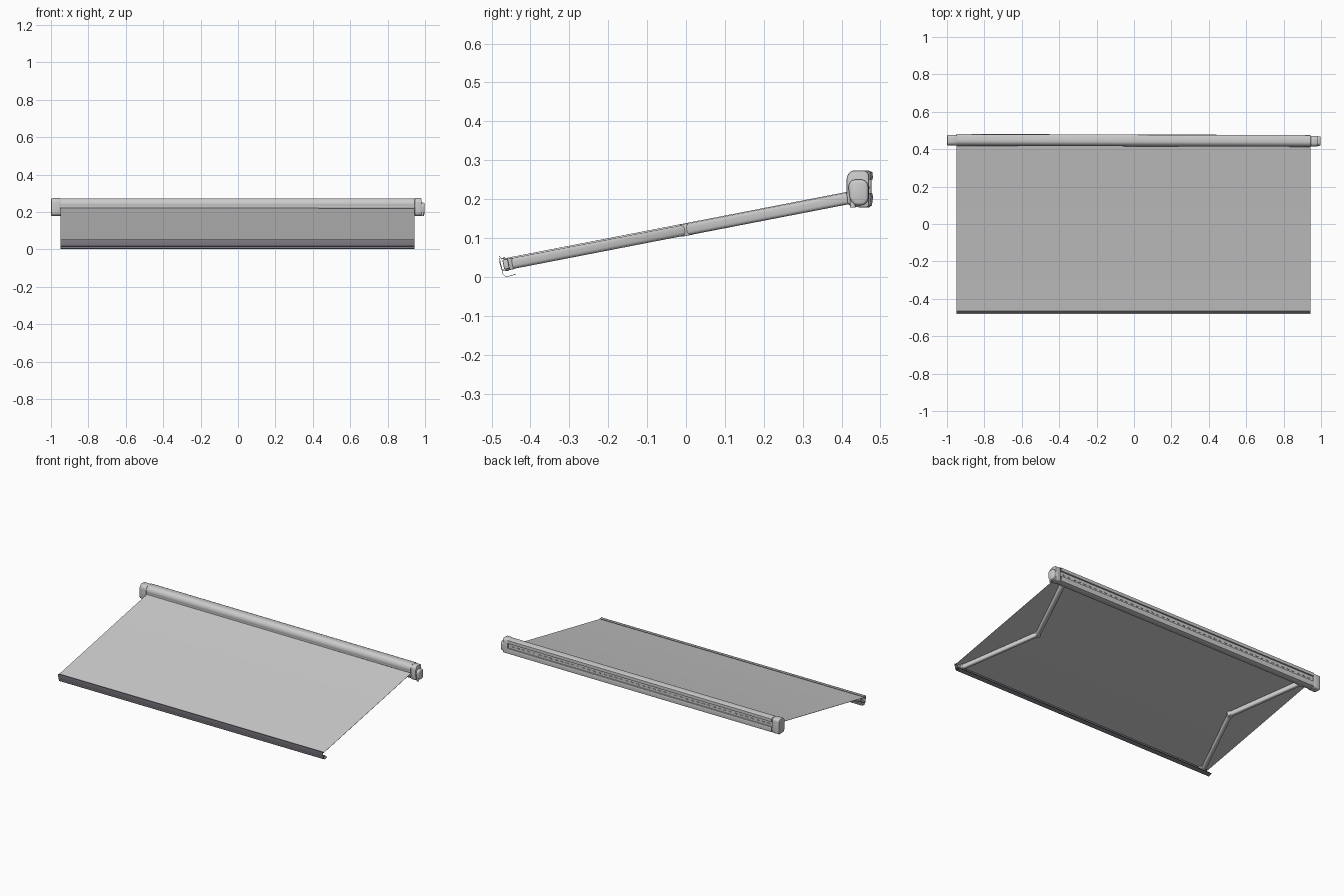
import bpy, bmesh, math
from mathutils import Vector, Matrix

if "Cube" in bpy.data.objects:
    bpy.data.objects.remove(bpy.data.objects["Cube"])

dark = bpy.data.materials.new("dark_bar")
dark.diffuse_color = (0.25, 0.235, 0.265, 1)
dark.use_nodes = True
dark.node_tree.nodes["Principled BSDF"].inputs["Base Color"].default_value = dark.diffuse_color
X0, X1 = -0.95, 0.943         # span of fabric and profiles
SLOPE = 0.194


def fabric_z(y):
    return 0.1375 + SLOPE * y


def finish(name, bm, mat=None, solid=0, bevel=0, segs=2):
    bmesh.ops.recalc_face_normals(bm, faces=bm.faces)
    me = bpy.data.meshes.new(name)
    bm.to_mesh(me)
    bm.free()
    ob = bpy.data.objects.new(name, me)
    bpy.context.collection.objects.link(ob)
    if mat:
        me.materials.append(mat)
    if solid:
        m = ob.modifiers.new("thickness", 'SOLIDIFY')
        m.thickness, m.offset = solid, 0
    if bevel:
        m = ob.modifiers.new("round", 'BEVEL')
        m.width, m.segments, m.limit_method = bevel, segs, 'ANGLE'
    bpy.ops.object.select_all(action='DESELECT')
    ob.select_set(True)
    bpy.context.view_layer.objects.active = ob
    # bake the modifiers so the rims count as sharp edges
    bpy.ops.object.convert(target='MESH')
    bpy.ops.object.shade_smooth_by_angle(angle=math.radians(30))
    return ob


def extrude(name, pts, x0, x1, closed=False, **kw):
    """Sweep a (y, z) profile along x."""
    bm = bmesh.new()
    a = [bm.verts.new((x0, y, z)) for y, z in pts]
    b = [bm.verts.new((x1, y, z)) for y, z in pts]
    n = len(pts)
    for i in range(n if closed else n - 1):
        j = (i + 1) % n
        bm.faces.new((a[i], a[j], b[j], b[i]))
    if closed:
        bm.faces.new(a)
        bm.faces.new(b)
    return finish(name, bm, **kw)


def box(name, c, size, rot=None, **kw):
    bm = bmesh.new()
    bmesh.ops.create_cube(bm, size=1)
    m = Matrix.Translation(c) @ (rot or Matrix()) @ Matrix.Diagonal((*size, 1))
    bm.transform(m)
    return finish(name, bm, **kw)


def rod(name, c, r, length, rot, **kw):
    bm = bmesh.new()
    bmesh.ops.create_cone(bm, cap_ends=True, segments=24, radius1=r, radius2=r, depth=length)
    bm.transform(Matrix.Translation(c) @ rot)
    return finish(name, bm, **kw)


def arc(cy, cz, ry, rz, a0, a1, n):
    return [(cy + ry * math.cos(math.radians(a0 + (a1 - a0) * i / n)),
             cz + rz * math.sin(math.radians(a0 + (a1 - a0) * i / n))) for i in range(n + 1)]


ALONG_X = Matrix.Rotation(math.pi / 2, 4, 'Y')
TILT = Matrix.Rotation(math.atan(SLOPE), 4, 'X')
cassette = []

# cassette hood: curved front and top
hood = arc(0.443, 0.243, 0.026, 0.029, 200, 90, 12)
hood = [(0.418, 0.224)] + hood + [(0.466, 0.272), (0.476, 0.268), (0.476, 0.256)]
cassette.append(extrude("cassette_hood", hood, X0, X1, solid=0.003))

# cassette back rail and bottom tray, one bent profile
tray = [(0.476, 0.256), (0.476, 0.25), (0.466, 0.25), (0.466, 0.214), (0.475, 0.214),
        (0.477, 0.206), (0.474, 0.184), (0.462, 0.18), (0.44, 0.184), (0.426, 0.188),
        (0.42, 0.197)]
cassette.append(extrude("cassette_tray", tray, X0, X1, solid=0.003))

# roller tube
cassette.append(rod("roller_tube", (0, 0.44, 0.234), 0.022, X1 - X0, ALONG_X))

# row of fixings along the back
bm = bmesh.new()
for i in range(48):
    x = X0 + 0.03 + i * 0.039
    bmesh.ops.create_cube(bm, size=1, matrix=Matrix.Translation((x, 0.468, 0.23))
                          @ Matrix.Diagonal((0.018, 0.005, 0.005, 1)))
cassette.append(finish("rail_fixings", bm))

# end caps with rounded top and front
cap = (arc(0.437, 0.25, 0.021, 0.024, 180, 90, 6) + arc(0.458, 0.258, 0.016, 0.016, 90, 0, 4)
       + [(0.474, 0.183), (0.468, 0.178), (0.428, 0.18), (0.418, 0.19), (0.416, 0.21)])
cassette.append(extrude("end_cap_left", cap, -1.0, X0, closed=True, bevel=0.006))
cassette.append(extrude("end_cap_right", cap, X1, 0.98, closed=True, bevel=0.006))

# drive housing on the right cap
knob = [(0.42, 0.236), (0.43, 0.25), (0.462, 0.25), (0.472, 0.238), (0.472, 0.196),
        (0.46, 0.184), (0.436, 0.184), (0.424, 0.2)]
cassette.append(extrude("drive_housing", knob, 0.97, 0.997, closed=True, bevel=0.008, segs=3))
cassette.append(rod("crank_eye", (0.985, 0.432, 0.19), 0.007, 0.024, Matrix()))

# cassette sits a touch askew to the front bar
for ob in cassette:
    ob.rotation_euler.z = -0.003

# fabric sheet
extrude("fabric", [(-0.47, fabric_z(-0.47)), (0.42, fabric_z(0.42)), (0.43, 0.2215)],
        X0, X1, solid=0.0015)

# front bar: upright channel with a hooked top and a valance lip
front = [(-0.466, 0.05), (-0.474, 0.046), (-0.48, 0.053), (-0.478, 0.036), (-0.473, 0.018),
         (-0.458, 0.016), (-0.453, 0.022)]
extrude("front_bar", front, X0, X1, solid=0.0025, mat=dark)
lip = [(-0.473, 0.018), (-0.471, 0.008), (-0.465, 0.002), (-0.455, 0.002), (-0.437, 0.007)]
extrude("front_bar_lip", lip, X0, X1, solid=0.0015, mat=dark)


def on_arm(x, y):
    return Vector((x, y, fabric_z(y) - 0.0165))


def limb(name, a, b, w, h):
    d = (b - a).normalized()
    n = Vector((0, -SLOPE, 1)).normalized()
    rot = Matrix((d.cross(n), d, n)).transposed().to_4x4()
    return box(name, (a + b) / 2, (w, (b - a).length, h), rot, bevel=0.009, segs=4)


# folding arms, one each side
for s, side in ((-1, "left"), (1, "right")):
    shoulder, elbow, tip = on_arm(s * 0.89, 0.43), on_arm(s * 0.72, 0), on_arm(s * 0.905, -0.455)
    limb("upper_arm_" + side, shoulder, elbow, 0.027, 0.03)
    limb("forearm_" + side, elbow, tip, 0.025, 0.028)
    rod("elbow_" + side, elbow, 0.015, 0.031, TILT, bevel=0.002)
    rod("wrist_" + side, tip, 0.012, 0.03, TILT, bevel=0.002)
    box("wrist_bracket_" + side, tip + Vector((0, -0.008, 0)), (0.045, 0.014, 0.026), TILT, bevel=0.003)
    rod("shoulder_" + side, shoulder, 0.016, 0.032, TILT, bevel=0.002)
    box("shoulder_bracket_" + side, (s * 0.89, 0.45, 0.197), (0.06, 0.03, 0.026), bevel=0.004)
